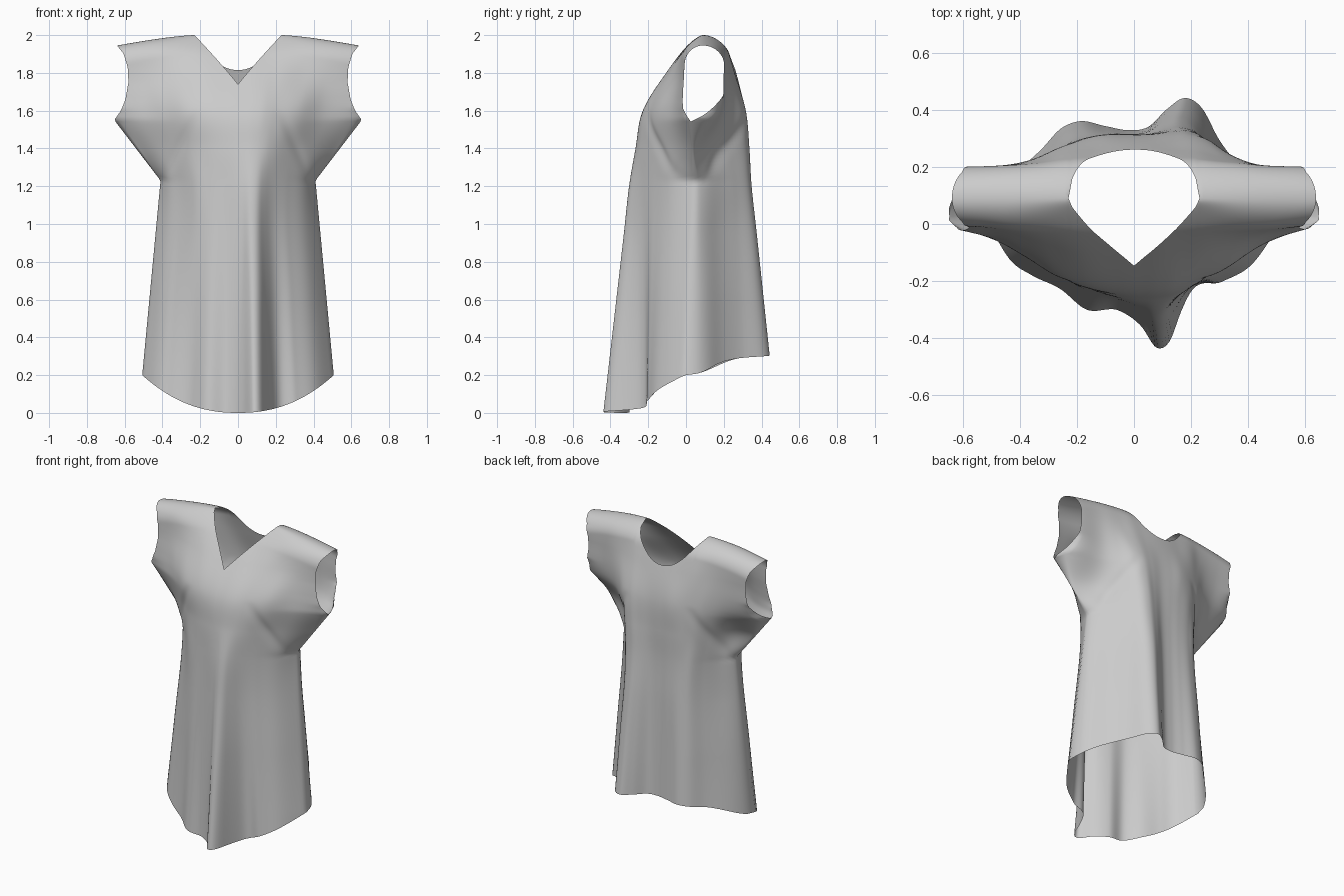
import bpy, bmesh, math

if "Cube" in bpy.data.objects:
    bpy.data.objects.remove(bpy.data.objects["Cube"])

COLS, ROWS = 50, 120          # columns per half, rows from shoulder to hem
NECK = 0.36                   # share of the half width taken by the neckline
Z_KEYS = [0, .95, 1.23, 1.4, 1.6, 1.8, 2.0]

# depth (y) of each panel across its width: hem, underarm, up to shoulder
FRONT_U = [-1, -.85, -.7, -.5, -.33, -.1, .05, .16, .25, .31, .37, .6, .8, 1]
FRONT_Y = [
    [-.04, -.14, -.185, -.23, -.3, -.305, -.36, -.437, -.405, -.32, -.252, -.205, -.155, -.04],
    [.03, -.06, -.12, -.2, -.235, -.265, -.285, -.297, -.288, -.268, -.245, -.165, -.085, .03],
    [.03, -.045, -.11, -.185, -.225, -.255, -.265, -.267, -.26, -.25, -.235, -.155, -.07, .03],
    [-.02, -.055, -.11, -.18, -.21, -.225, -.228, -.228, -.222, -.212, -.2, -.15, -.07, -.015],
    [-.01, -.02, -.04, -.075, -.1, -.105, -.105, -.105, -.1, -.095, -.09, -.055, -.03, -.01],
    [0, 0, 0, .02, .04, .05, .05, .05, .05, .045, .04, .01, 0, 0]]
BACK_U = [-1, -.8, -.65, -.52, -.4, -.2, -.05, .1, .24, .36, .48, .6, .72, 1]
BACK_Y = [
    [.1, .21, .28, .352, .38, .355, .337, .35, .43, .475, .435, .31, .225, .1],
    [.07, .14, .215, .28, .3, .31, .31, .315, .335, .345, .325, .26, .19, .07],
    [.05, .11, .2, .265, .295, .312, .314, .316, .328, .335, .31, .235, .155, .05],
    [.18, .195, .225, .26, .285, .31, .31, .31, .315, .315, .295, .25, .21, .18],
    [.2, .205, .215, .23, .25, .26, .265, .265, .26, .255, .24, .225, .21, .2],
    [.2, .2, .2, .2, .2, .2, .2, .2, .2, .2, .2, .2, .2, .2]]

# outline of sleeve and side seam, smooth inner width, and seam depth, by height
EDGE = [(0, .52), (.2, .507), (1.23, .41), (1.55, .655), (1.6, .62), (1.66, .596),
        (1.75, .58), (1.83, .584), (1.9, .605), (1.945, .64), (2, .64)]
WIDTH = [(0, .52), (.6, .475), (1.23, .45), (1.6, .54), (1.8, .6), (2, .64)]
SEAM = [(0, 0), (.2, 0), (1.23, .05), (1.55, .025), (1.945, .09), (2, .09)]


def segment(xs, x):
    i = 0
    while i < len(xs) - 2 and x > xs[i + 1]:
        i += 1
    return i, (x - xs[i]) / (xs[i + 1] - xs[i])


def linear(pts, x):
    i, f = segment([p[0] for p in pts], x)
    return pts[i][1] + (pts[i + 1][1] - pts[i][1]) * f


def spline(xs, ys, x):
    """Smooth cubic through the points, slopes weighted to the nearer side."""
    i, f = segment(xs, x)

    def slope(k):
        if k == 0 or k == len(xs) - 1:
            j = min(k, len(xs) - 2)
            return (ys[j + 1] - ys[j]) / (xs[j + 1] - xs[j])
        h0, h1 = xs[k] - xs[k - 1], xs[k + 1] - xs[k]
        s0, s1 = (ys[k] - ys[k - 1]) / h0, (ys[k + 1] - ys[k]) / h1
        return (s0 * h1 + s1 * h0) / (h0 + h1)
    h = xs[i + 1] - xs[i]
    return ((2 * f**3 - 3 * f**2 + 1) * ys[i] + (f**3 - 2 * f**2 + f) * h * slope(i)
            + (3 * f**2 - 2 * f**3) * ys[i + 1] + (f**3 - f**2) * h * slope(i + 1))


def shoulder(a):
    return 2.0 - .055 * (max(0, a - NECK) / (1 - NECK))**1.4


def add_panel(bm, us, table, front):
    grid = []
    for c in range(-COLS, COLS + 1):
        u = c / COLS
        a = abs(u)
        keys = [spline(us, row, u) for row in table]
        # straight drape between hem and underarm
        t = Z_KEYS[1] / Z_KEYS[2]
        keys.insert(1, keys[0] + (keys[1] - keys[0]) * t)
        # neckline: V at the front, shallow scoop at the back
        top = shoulder(a)
        if a < NECK:
            n = a / NECK
            top = 1.74 + .26 * n if front else 1.815 + .185 * n**2.2
        # hem: long rounded front, short back
        hem = .2 * a**2.2 if front else .2 + .105 * (1 - a**4)
        column = []
        for r in range(ROWS + 1):
            z = top + (hem - top) * (r / ROWS)**1.6
            w = spline(*zip(*WIDTH), z)
            x = u * (w + (linear(EDGE, z) - w) * a**5)
            y = spline(Z_KEYS, keys, z)
            # crease running from the underarm towards the chest
            if 1.2 < z < 1.6:
                d = abs(x) - (.39 - .45 * (z - 1.23))
                dent = .012 * math.exp(-(d / .03)**2) * math.sin((z - 1.2) / .4 * math.pi)
                y += dent if front else -dent
            # close the side seam below the armhole, round over the shoulder
            seam = linear(SEAM, z) if a > NECK else .09
            g = math.sqrt(max(0, 1 - a**20))
            k = math.sqrt(min(max((z - 1.55) / (.06 if front else .13), 0), 1))
            d = min(max(shoulder(a) - z, 0) / .1, 1)
            y = seam + (y - seam) * (g + (1 - g) * k) * math.sqrt(1 - (1 - d)**2)
            column.append(bm.verts.new((x, y, z)))
        grid.append(column)
    for p, q in zip(grid, grid[1:]):
        for r in range(ROWS):
            f = [p[r], p[r + 1], q[r + 1], q[r]]
            bm.faces.new(f if front else f[::-1]).smooth = True


# front and back panels sewn along the shoulders and side seams
bm = bmesh.new()
add_panel(bm, FRONT_U, FRONT_Y, True)
add_panel(bm, BACK_U, BACK_Y, False)
bmesh.ops.remove_doubles(bm, verts=bm.verts, dist=.0002)

mesh = bpy.data.meshes.new("tunic")
bm.to_mesh(mesh)
bm.free()
tunic = bpy.data.objects.new("tunic", mesh)
bpy.context.collection.objects.link(tunic)
